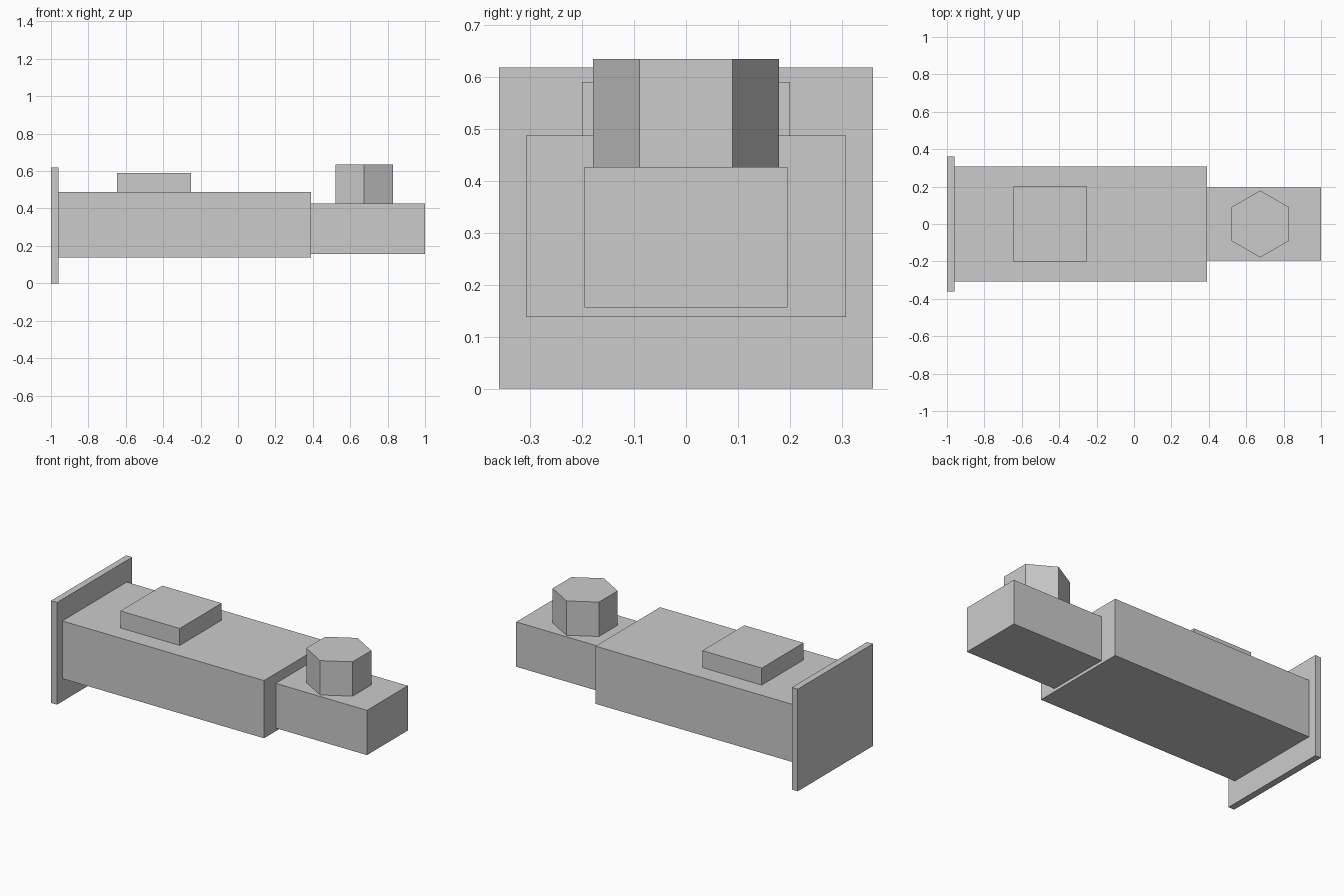
import bpy
from math import radians

cube = bpy.data.objects.get("Cube")
if cube:
    bpy.data.objects.remove(cube, do_unlink=True)

grey = bpy.data.materials.new("plain grey")
grey.use_nodes = True
colour = (0.6, 0.6, 0.6, 1)
grey.diffuse_color = colour
grey.node_tree.nodes["Principled BSDF"].inputs["Base Color"].default_value = colour


def finish(name):
    part = bpy.context.object
    part.name = name
    part.data.materials.append(grey)
    return part


def box(name, x, half_width, z):
    """Block spanning x and z ranges, centred on y."""
    bpy.ops.mesh.primitive_cube_add(
        size=1, location=(sum(x) / 2, 0, sum(z) / 2))
    part = finish(name)
    part.scale = (x[1] - x[0], 2 * half_width, z[1] - z[0])
    bpy.ops.object.transform_apply(location=False, rotation=False, scale=True)


# Body, narrower nose, end plate and raised pad
box("main_body", (-0.96, 0.39), 0.308, (0.138, 0.487))
box("nose_block", (0.39, 1.0), 0.195, (0.156, 0.427))
box("end_plate", (-1.0, -0.96), 0.36, (0, 0.618))
box("top_pad", (-0.647, -0.25), 0.2, (0.487, 0.59))

# Hexagonal knob with corners pointing front and back
bpy.ops.mesh.primitive_cylinder_add(
    vertices=6, radius=0.179, depth=0.208, location=(0.675, 0, 0.531))
knob = finish("hex_knob")
corner = knob.data.vertices[0].co
if abs(corner.x) > abs(corner.y):
    knob.rotation_euler.z = radians(30)
